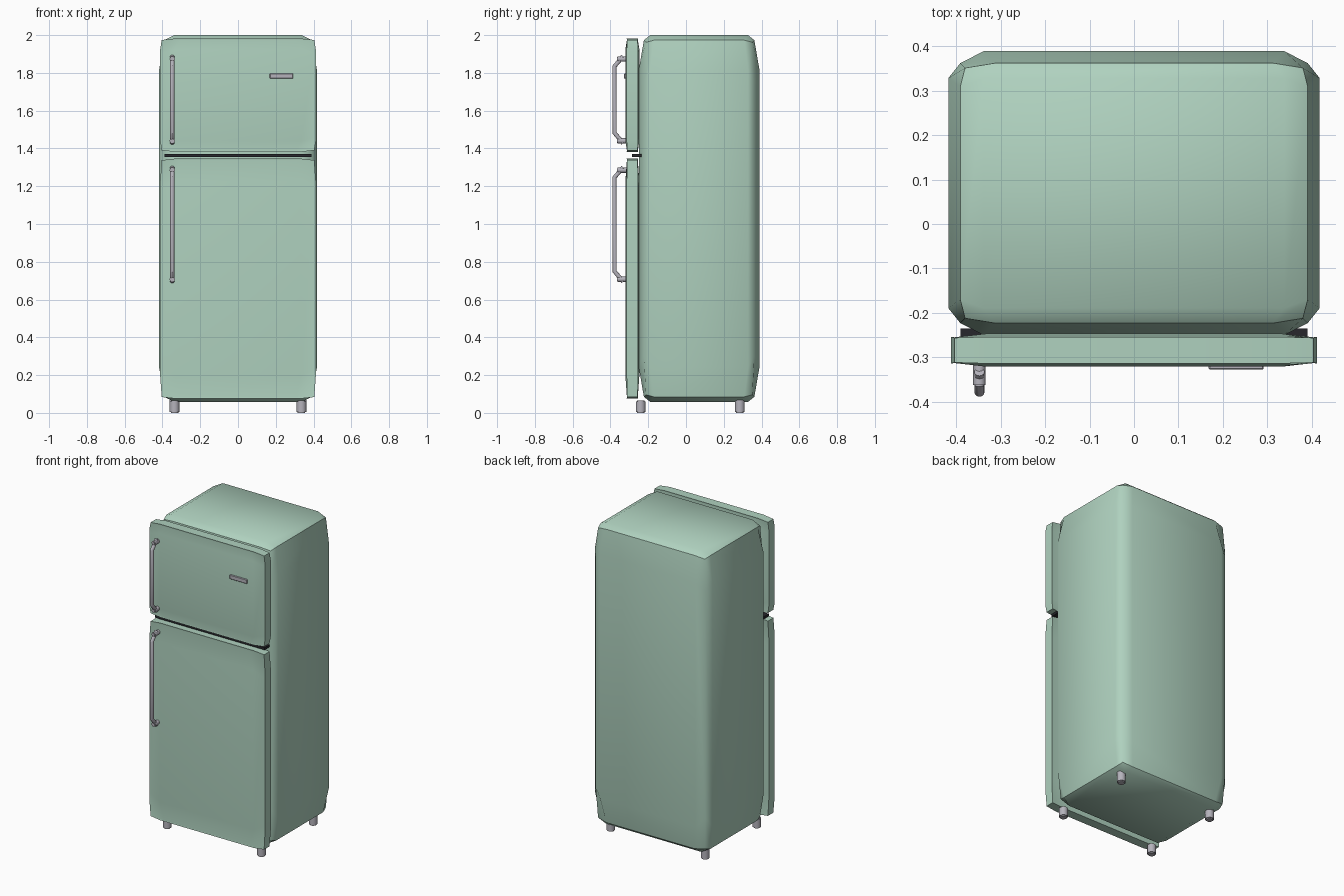
import bpy, bmesh, math
from mathutils import Matrix, Vector

if "Cube" in bpy.data.objects:
    bpy.data.objects.remove(bpy.data.objects["Cube"])


def material(name, rgb):
    m = bpy.data.materials.new(name)
    m.diffuse_color = (*rgb, 1)
    m.use_nodes = True
    m.node_tree.nodes["Principled BSDF"].inputs["Base Color"].default_value = m.diffuse_color
    return m


MINT = material("mint enamel", (0.43, 0.64, 0.52))
CHROME = material("brushed metal", (0.46, 0.45, 0.50))
DARK = material("dark rubber", (0.02, 0.02, 0.025))


def finish(obj, mat, angle=38):
    obj.data.materials.clear()
    obj.data.materials.append(mat)
    bpy.ops.object.select_all(action='DESELECT')
    obj.select_set(True)
    bpy.context.view_layer.objects.active = obj
    bpy.ops.object.shade_smooth_by_angle(angle=math.radians(angle))
    return obj


def from_bmesh(name, bm, mat, angle=38):
    bmesh.ops.recalc_face_normals(bm, faces=bm.faces)
    me = bpy.data.meshes.new(name)
    bm.to_mesh(me)
    bm.free()
    obj = bpy.data.objects.new(name, me)
    bpy.context.collection.objects.link(obj)
    return finish(obj, mat, angle)


# Pillow box: each face is a 3x3 grid, with edges and corners pulled inward
def pillow_box(name, low, high, inset, mat):
    centre = [(a + b) / 2 for a, b in zip(low, high)]
    half = [(b - a) / 2 for a, b in zip(low, high)]
    bm = bmesh.new()
    verts = {}

    def vert(key):
        if key not in verts:
            k = sum(i in (0, 3) for i in key)
            pull = (0, 0, inset, inset * 1.4)[k]
            inner = (0, 0.81, 0.75, 0)[k]
            co = []
            for i, c, h in zip(key, centre, half):
                s = -1 if i < 2 else 1
                co.append(c + s * ((h - pull) if i in (0, 3) else inner * h))
            verts[key] = bm.verts.new(co)
        return verts[key]

    for axis in range(3):
        for end in (0, 3):
            for u in range(3):
                for v in range(3):
                    quad = []
                    for du, dv in ((0, 0), (1, 0), (1, 1), (0, 1)):
                        key = [u + du, v + dv]
                        key.insert(axis, end)
                        quad.append(vert(tuple(key)))
                    bm.faces.new(quad)
    return from_bmesh(name, bm, mat)


def box(name, low, high, mat, bevel=0):
    bm = bmesh.new()
    bmesh.ops.create_cube(bm, size=1)
    for v in bm.verts:
        v.co = [a + (c + 0.5) * (b - a) for c, a, b in zip(v.co, low, high)]
    if bevel:
        bmesh.ops.bevel(bm, geom=bm.edges[:], offset=bevel, segments=1, affect='EDGES')
    return from_bmesh(name, bm, mat, 30)


def cylinder(name, start, end, radius, mat, bevel=0.004):
    start, end = Vector(start), Vector(end)
    d = end - start
    bm = bmesh.new()
    rot = d.to_track_quat('Z', 'Y').to_matrix().to_4x4()
    bmesh.ops.create_cone(bm, cap_ends=True, segments=16, radius1=radius, radius2=radius,
                          depth=d.length, matrix=Matrix.Translation((start + end) / 2) @ rot)
    rims = [e for e in bm.edges if any(len(f.verts) > 4 for f in e.link_faces)]
    bmesh.ops.bevel(bm, geom=rims, offset=bevel, segments=2, affect='EDGES')
    return from_bmesh(name, bm, mat, 40)


def tube(name, points, radius, mat):
    cu = bpy.data.curves.new(name, 'CURVE')
    cu.dimensions = '3D'
    cu.bevel_depth = radius
    cu.bevel_resolution = 4
    cu.use_fill_caps = True
    sp = cu.splines.new('POLY')
    sp.points.add(len(points) - 1)
    for p, co in zip(sp.points, points):
        p.co = (*co, 1)
    obj = bpy.data.objects.new(name, cu)
    bpy.context.collection.objects.link(obj)
    bpy.ops.object.select_all(action='DESELECT')
    obj.select_set(True)
    bpy.context.view_layer.objects.active = obj
    bpy.ops.object.convert(target='MESH')
    return finish(bpy.context.object, mat, 35)


# Cabinet and doors
pillow_box("cabinet", (-0.418, -0.25, 0.058), (0.418, 0.389, 2.0), 0.027, MINT)
pillow_box("freezer_door", (-0.412, -0.321, 1.382), (0.412, -0.247, 1.982), 0.008, MINT)
pillow_box("main_door", (-0.412, -0.321, 0.076), (0.412, -0.247, 1.346), 0.008, MINT)

# Dark strip between the doors
box("door_gap_strip", (-0.39, -0.286, 1.355), (0.39, -0.235, 1.37), DARK)

# Handles: bent bar plus two mounting posts
X = -0.348
for label, top, bottom in (("freezer", 1.893, 1.420), ("main", 1.305, 0.687)):
    tube(label + "_handle_bar",
         [(X, -0.333, top - 0.005), (X, -0.378, top - 0.058),
          (X, -0.378, bottom + 0.062), (X, -0.333, bottom + 0.008)], 0.0115, CHROME)
    for side, z in (("upper", top - 0.02), ("lower", bottom + 0.02)):
        cylinder(f"{label}_handle_{side}_post", (X, -0.366, z), (X, -0.31, z), 0.014, CHROME)

# Plain trim plate
box("trim_plate", (0.168, -0.328, 1.769), (0.292, -0.315, 1.797), CHROME, 0.003)

# Feet
for side, x in (("left", -0.336), ("right", 0.336)):
    for end, y in (("front", -0.24), ("back", 0.285)):
        cylinder(f"{end}_{side}_foot", (x, y, 0), (x, y, 0.075 if end == "back" else 0.066),
                 0.026, CHROME, 0.006)
